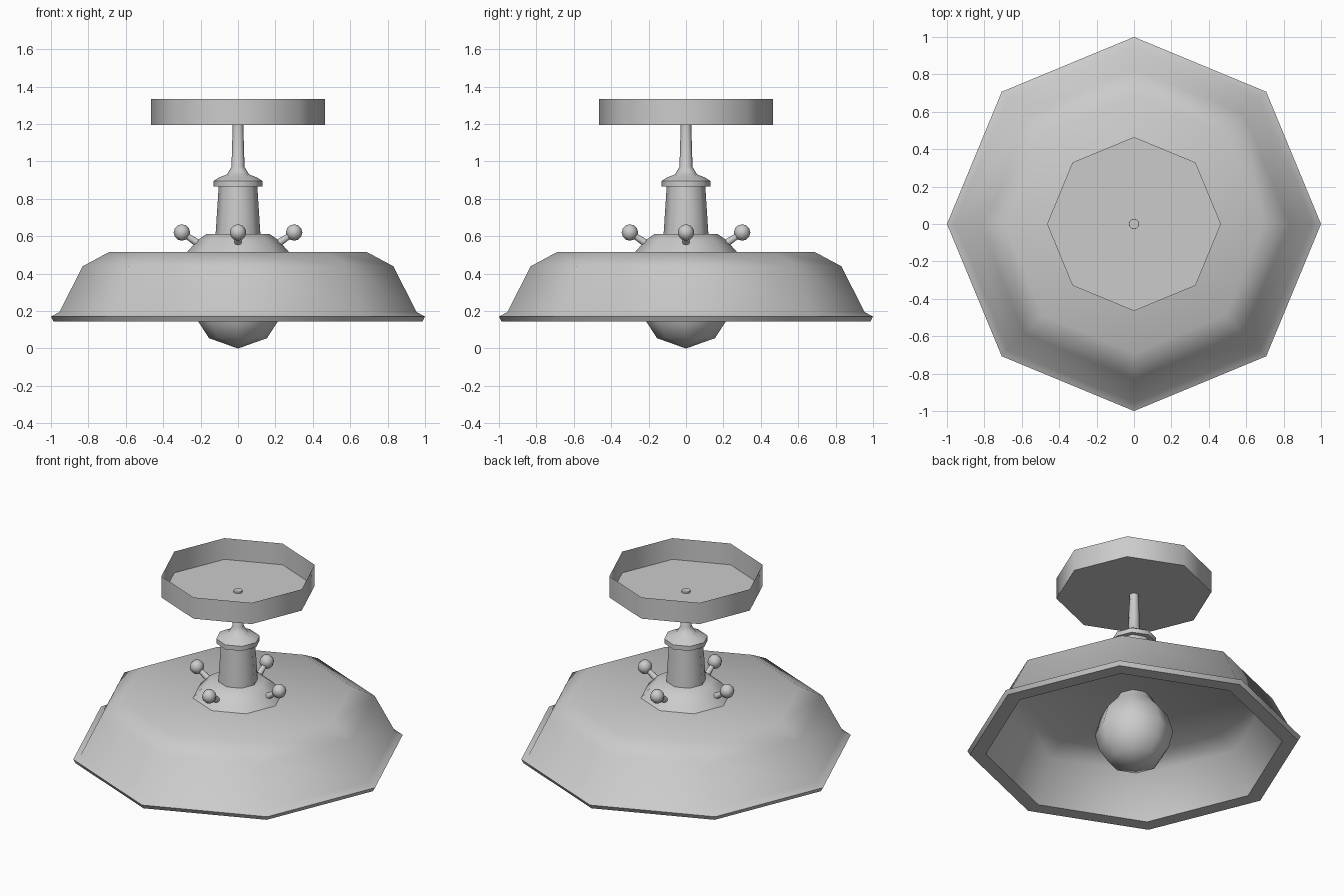
import bpy
import bmesh
from math import pi, radians
from mathutils import Vector

cube = bpy.data.objects.get("Cube")
if cube:
    bpy.data.objects.remove(cube, do_unlink=True)

metal = bpy.data.materials.new("plain_grey")
metal.use_nodes = True
GREY = (0.6, 0.6, 0.6, 1)
metal.diffuse_color = GREY
metal.node_tree.nodes["Principled BSDF"].inputs["Base Color"].default_value = GREY


def finish(name, bm, fix_normals=True, angle=50):
    if fix_normals:
        bmesh.ops.recalc_face_normals(bm, faces=bm.faces)
    mesh = bpy.data.meshes.new(name)
    bm.to_mesh(mesh)
    bm.free()
    mesh.materials.append(metal)
    obj = bpy.data.objects.new(name, mesh)
    bpy.context.collection.objects.link(obj)
    bpy.ops.object.select_all(action="DESELECT")
    obj.select_set(True)
    bpy.context.view_layer.objects.active = obj
    bpy.ops.object.shade_smooth_by_angle(angle=radians(angle))
    return obj


def lathe(name, profile, sides=8):
    """Spin a (radius, height) profile around the z axis."""
    bm = bmesh.new()
    verts = [bm.verts.new((r, 0, z)) for r, z in profile]
    edges = [bm.edges.new(pair) for pair in zip(verts, verts[1:])]
    bmesh.ops.spin(bm, geom=verts + edges, cent=(0, 0, 0), axis=(0, 0, 1),
                   angle=2 * pi, steps=sides, use_merge=True)
    bmesh.ops.remove_doubles(bm, verts=bm.verts, dist=0.0005)
    return finish(name, bm)


# Ceiling plate: a thin dish, open at the top
lathe("ceiling_plate", [(0, 1.195), (0.465, 1.195), (0.465, 1.335)])

# Stem flaring into the collar
lathe("stem_and_collar", [(0, 1.205), (0.028, 1.205), (0.035, 0.97), (0.06, 0.93),
                          (0.1, 0.915), (0.132, 0.895), (0.132, 0.865), (0, 0.865)])

# Socket and the sloping fitter under it
lathe("socket", [(0, 0.87), (0.103, 0.87), (0.12, 0.61), (0, 0.61)])
lathe("fitter", [(0, 0.613), (0.168, 0.613), (0.215, 0.58), (0.275, 0.513), (0, 0.513)])

# Shade: outer skin, rim lip and inner skin
lathe("shade", [(0, 0.515), (0.69, 0.515), (0.83, 0.44), (0.955, 0.195), (1, 0.17),
                (0.985, 0.143), (0.89, 0.143), (0.79, 0.42), (0.67, 0.485), (0, 0.485)])

# Bulb
lathe("bulb", [(0, 0), (0.155, 0.055), (0.21, 0.14), (0.235, 0.24),
               (0.2, 0.36), (0.13, 0.44), (0.1, 0.49)])

# Four thumb screws around the fitter
for i, side in enumerate(("left", "back", "right", "front")):
    turn = Vector((1, 0, 0))
    turn.rotate(Vector((0, 0, 1)).to_track_quat("Z", "Y"))
    turn = Vector(((1, 0), (0, 1), (-1, 0), (0, -1))[i]).to_3d()
    head = turn * 0.3 + Vector((0, 0, 0.62))
    foot = turn * 0.19 + Vector((0, 0, 0.545))
    bm = bmesh.new()
    ball = bmesh.ops.create_uvsphere(bm, u_segments=8, v_segments=6, radius=0.044)
    bmesh.ops.translate(bm, verts=ball["verts"], vec=head)
    pin = bmesh.ops.create_cone(bm, cap_ends=True, segments=8, radius1=0.022,
                                radius2=0.014, depth=(head - foot).length)
    bmesh.ops.rotate(bm, verts=pin["verts"],
                     matrix=(head - foot).to_track_quat("Z", "Y").to_matrix())
    bmesh.ops.translate(bm, verts=pin["verts"], vec=(head + foot) / 2)
    finish(side + "_thumb_screw", bm)
